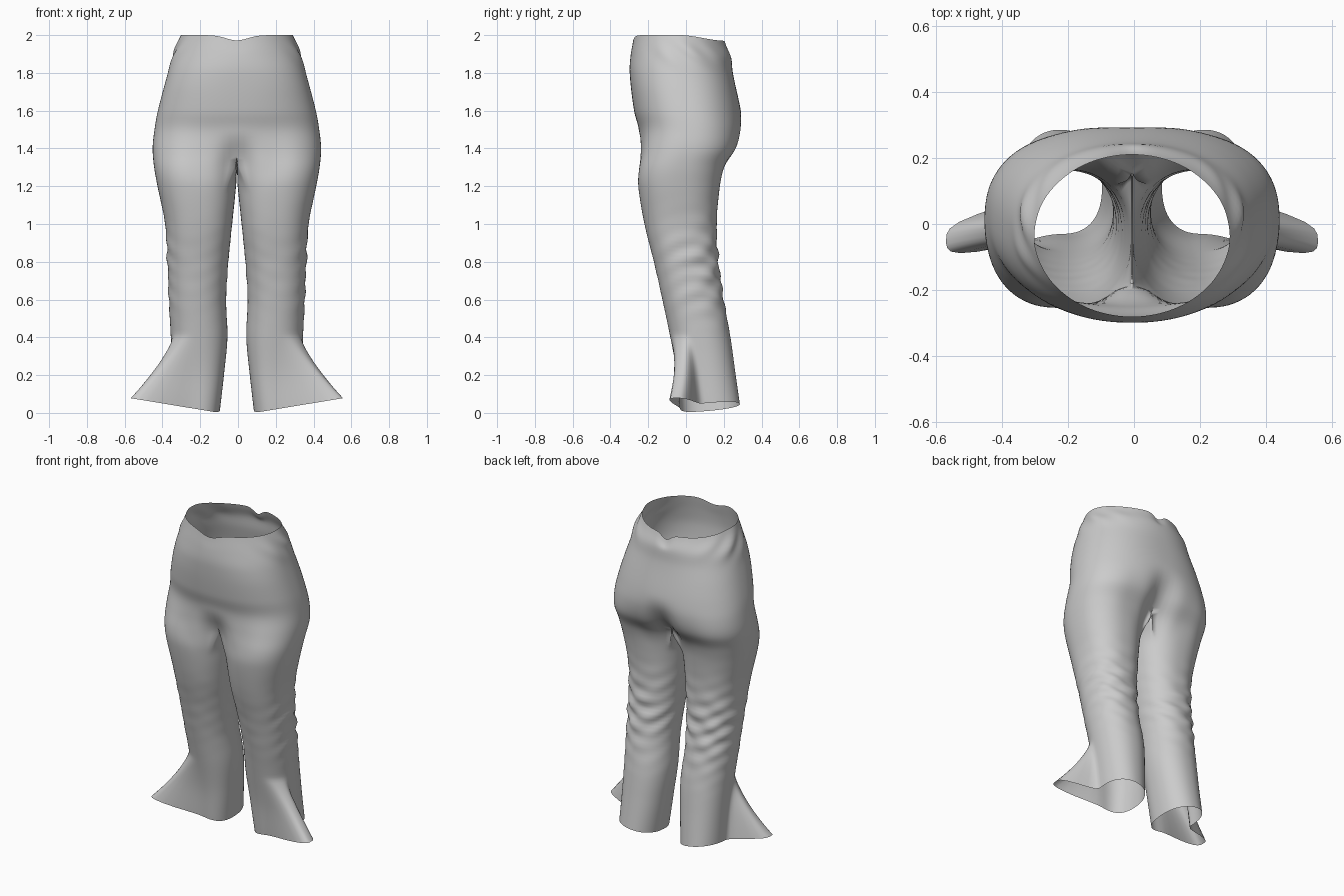
import bpy, bmesh
from math import sin, cos, pi, exp

if "Cube" in bpy.data.objects:
    bpy.data.objects.remove(bpy.data.objects["Cube"])

# Silhouette: z, front y, back y, outer x, inner x
PROFILE = [
    (2.00, -0.28, 0.21, 0.295, 0.0), (1.90, -0.293, 0.238, 0.335, 0.0),
    (1.80, -0.298, 0.248, 0.365, 0.0), (1.60, -0.275, 0.29, 0.418, 0.0),
    (1.50, -0.25, 0.298, 0.436, 0.0), (1.40, -0.25, 0.275, 0.446, 0.002),
    (1.30, -0.255, 0.21, 0.438, 0.003), (1.20, -0.253, 0.18, 0.42, 0.005),
    (1.00, -0.22, 0.163, 0.38, 0.025), (0.80, -0.17, 0.172, 0.368, 0.045),
    (0.60, -0.125, 0.20, 0.36, 0.057), (0.40, -0.083, 0.235, 0.35, 0.05),
    (0.20, -0.048, 0.26, 0.345, 0.068), (0.00, -0.03, 0.285, 0.345, 0.09),
]
OUTER, INNER = 56, 16
STEP, CROTCH, BLEND_END = 0.02, 1.36, 1.16


def clamp(v, lo=0.0, hi=1.0):
    return max(lo, min(hi, v))


def smooth(v):
    v = clamp(v)
    return v * v * (3 - 2 * v)


def lerp(a, b, s):
    return a + (b - a) * s


def profile(z):
    """Cubic interpolation of the silhouette table."""
    n = len(PROFILE)
    i = next((k for k in range(n - 1) if z >= PROFILE[k + 1][0]), n - 2)
    p = [PROFILE[int(clamp(i + k, 0, n - 1))] for k in (-1, 0, 1, 2)]
    h = p[2][0] - p[1][0]
    t = (z - p[1][0]) / h
    out = []
    for c in range(1, 5):
        m1 = (p[2][c] - p[0][c]) / (p[2][0] - p[0][0]) * h
        m2 = (p[3][c] - p[1][c]) / (p[3][0] - p[1][0]) * h
        out.append((2*t**3 - 3*t*t + 1) * p[1][c] + (t**3 - 2*t*t + t) * m1
                   + (3*t*t - 2*t**3) * p[2][c] + (t**3 - t*t) * m2)
    return out


def spow(v, e):
    return abs(v) ** e * (1 if v >= 0 else -1)


def hip_point(z, u):
    """Half ring from front centre (u=0) to back centre (u=1)."""
    f, b, o, _ = profile(z)
    e = lerp(0.86, 1.0, smooth((z - 1.7) / 0.3))
    x = o * spow(sin(pi * u), e) if 0 < u < 1 else 0.0
    c = cos(pi * u)
    front = c > 0
    y = (f + b) / 2 - (b - f) / 2 * spow(c, e)
    # centre crease deepens towards the crotch
    depth = 0.07 * smooth((1.5 - z) / 0.2) if front else 0.08 * smooth((1.6 - z) / 0.28)
    y += (1 if front else -1) * depth * exp(-(x / 0.085) ** 2)
    # gathered waist
    g = exp(-((z - 1.91) / 0.06) ** 2)
    side = exp(-((u - 0.55) / 0.18) ** 2)
    r = 1 + g * side * (0.012 + 0.022 * sin(u * 34 + z * 40))
    top = smooth((z - 1.85) / 0.15)
    dip = (0.028 * exp(-(x / 0.08) ** 2) if front
           else 0.03 * smooth(-c) + 0.035 * exp(-(x / 0.04) ** 2))
    # gradually round each side into its own thigh
    w = smooth((1.58 - z) / 0.4) * smooth(1.4 * sin(pi * u))
    if w > 0:
        q = leg_point(z, -pi / 4 + 1.5 * pi * u)
        x, y = lerp(x, q[0], w), lerp(y, q[1], w)
    return x * r, y * r, z - top * dip


def leg_point(z, t):
    f, b, o, i = profile(z)
    e = lerp(0.86, 0.92, smooth((1.0 - z) / 0.3))
    if cos(t) > 0:
        e = lerp(e, 0.78, smooth((0.5 - z) / 0.4))
    x = (o + i) / 2 + (o - i) / 2 * spow(sin(t), e)
    y = (f + b) / 2 - (b - f) / 2 * spow(cos(t), e)
    # irregular knee wrinkles at back and outside
    k = exp(-((z - 0.76) / 0.2) ** 2)
    w = 0.08 + 0.92 * clamp(0.35 - 0.6 * cos(t) + 0.25 * sin(t))
    a = 0.006 * k * w * (sin(66 * z + 3 * sin(2 * t + 1)) + 0.7 * sin(43 * z - 5 * t))
    x, y = x + a * sin(t), y - a * cos(t)
    # flared gusset on the outer front of the hem
    d = t - 0.8
    d /= 0.42 if d > 0 else 0.52
    s = clamp((0.41 - z) / 0.41) ** 1.1 * exp(-d ** 4)
    x = lerp(x, 0.562 - 0.015 * d * d, s)
    y = lerp(y, -0.05 + 0.08 * clamp(d, -1, 1), s)
    lift = 0.165 * max(0, x - 0.09) + 0.09 * max(0, y)
    return x, y, z + lift * clamp(1 - z / 0.42)


def leg_row(z):
    s = smooth((CROTCH - z) / (CROTCH - BLEND_END))
    pts = []
    for j in range(OUTER + INNER):
        if j <= OUTER:
            u = j / OUTER
            t = -pi / 4 + 1.5 * pi * u
            a = hip_point(z, u)
            a = (a[0], a[1], z)
        else:
            v = (j - OUTER) / INNER
            t = 1.25 * pi + 0.5 * pi * v
            p, q = hip_point(CROTCH, 1), hip_point(CROTCH, 0)
            a = (0, lerp(p[1], q[1], v), z - 0.09 * sin(pi * v) * (1 - s))
        b = leg_point(z, t)
        x, y, zz = (lerp(a[k], b[k], s) for k in range(3))
        if z < CROTCH - 0.001:
            x = max(x, 0.003)
        pts.append((x, y, zz))
    return pts


bm = bmesh.new()

# Seat: open half rings from waist to crotch
n_hip = round((2.0 - CROTCH) / STEP)
rows = [[bm.verts.new(hip_point(2.0 - STEP * i, j / OUTER)) for j in range(OUTER + 1)]
        for i in range(n_hip)]
# Leg: closed rings from the crotch seam to the hem
n_leg = round(CROTCH / STEP)
legs = [[bm.verts.new(p) for p in leg_row(max(0.0, CROTCH - STEP * i))]
        for i in range(n_leg + 1)]
rows.append(legs[0][:OUTER + 1])
for a, b in zip(rows, rows[1:]):
    for j in range(OUTER):
        bm.faces.new((a[j], b[j], b[j + 1], a[j + 1]))
for a, b in zip(legs, legs[1:]):
    n = len(a)
    for j in range(n):
        k = (j + 1) % n
        bm.faces.new((a[j], b[j], b[k], a[k]))

me = bpy.data.meshes.new("trousers")
bm.to_mesh(me)
bm.free()
obj = bpy.data.objects.new("trousers", me)
bpy.context.collection.objects.link(obj)
obj.location.x = -0.006

# Other half and smooth shading
mir = obj.modifiers.new("mirror", 'MIRROR')
mir.use_clip = True
mir.merge_threshold = 0.001
for p in me.polygons:
    p.use_smooth = True
